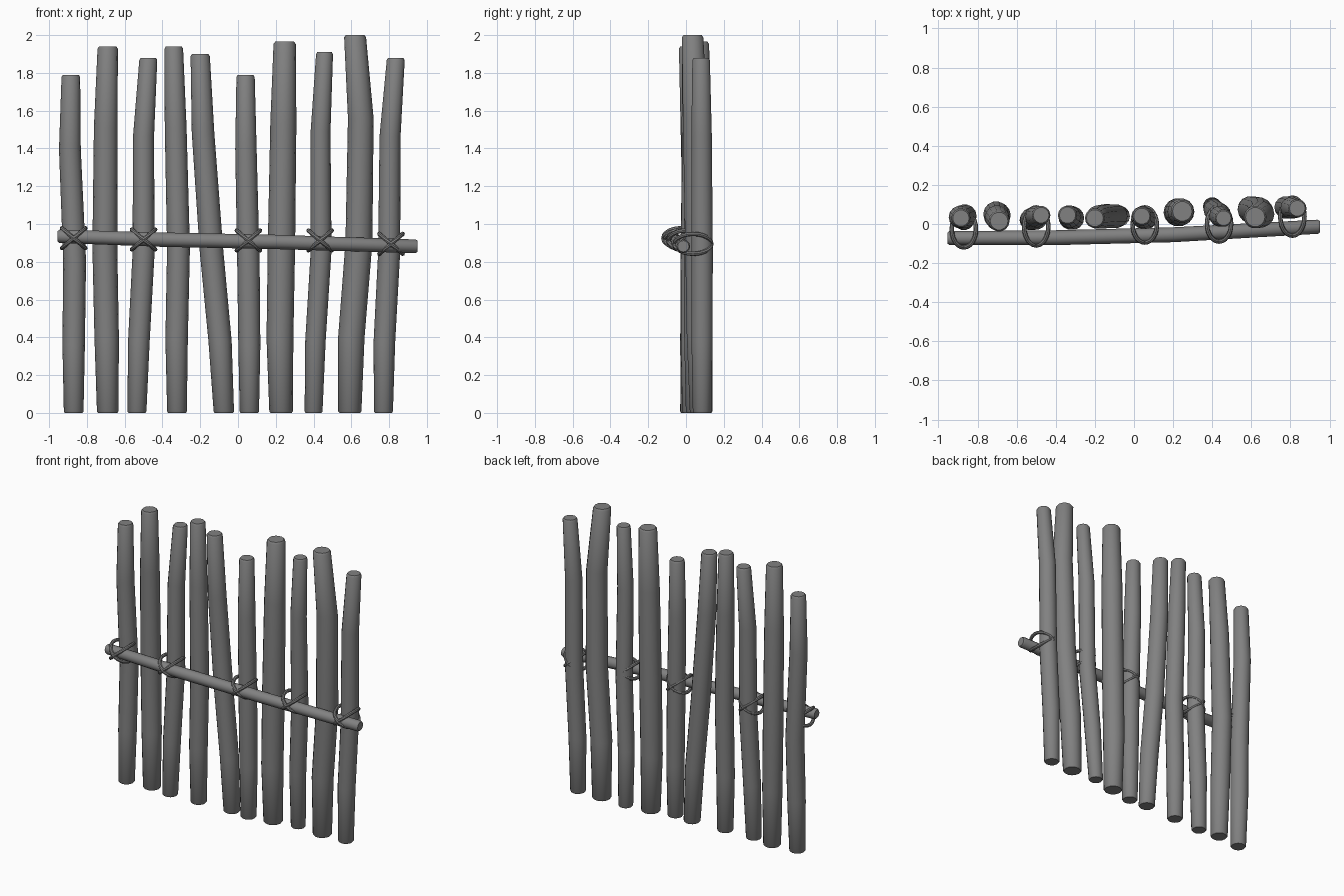
import bpy, bmesh, math
from mathutils import Vector

cube = bpy.data.objects.get("Cube")
if cube:
    bpy.data.objects.remove(cube, do_unlink=True)

# One weathered wood colour for everything
wood = bpy.data.materials.new("weathered grey wood")
wood.use_nodes = True
GREY = (0.22, 0.22, 0.22, 1)
wood.diffuse_color = GREY
wood.node_tree.nodes["Principled BSDF"].inputs["Base Color"].default_value = GREY


def tube(name, path, radii, sides, closed=False, fixed_axis=None):
    """Sweep a round section along a path; open ends are capped."""
    bm = bmesh.new()
    pts = [Vector(p) for p in path]
    n = len(pts)
    rings = []
    for i, p in enumerate(pts):
        if fixed_axis:
            t = Vector(fixed_axis)
        elif closed:
            t = (pts[(i + 1) % n] - pts[i - 1]).normalized()
        else:
            t = (pts[min(i + 1, n - 1)] - pts[max(i - 1, 0)]).normalized()
        ref = Vector((0, 1, 0)) if fixed_axis else Vector((0, 0, 1))
        u = ref.cross(t).normalized()
        v = t.cross(u)
        rings.append([bm.verts.new(p + radii[i] * (u * math.cos(a) + v * math.sin(a)))
                      for a in (math.tau * k / sides for k in range(sides))])
    for i in range(n if closed else n - 1):
        a, b = rings[i], rings[(i + 1) % n]
        for k in range(sides):
            m = (k + 1) % sides
            bm.faces.new((a[k], a[m], b[m], b[k]))
    if not closed:
        bm.faces.new(rings[0][::-1])
        bm.faces.new(rings[-1])
    bmesh.ops.recalc_face_normals(bm, faces=bm.faces)
    mesh = bpy.data.meshes.new(name)
    bm.to_mesh(mesh)
    bm.free()
    mesh.materials.append(wood)
    ob = bpy.data.objects.new(name, mesh)
    bpy.context.scene.collection.objects.link(ob)
    bpy.ops.object.select_all(action='DESELECT')
    ob.select_set(True)
    bpy.context.view_layer.objects.active = ob
    bpy.ops.object.shade_smooth_by_angle(angle=math.radians(40))
    return ob


# Posts: height, x at five levels, y at bottom / middle / top, base radius
LEVELS = (0, 0.2, 0.45, 0.78, 1)
SWELL = (0.93, 1.06, 1.08, 1.03, 0.88)
posts = [
    (1.79, (-.87, -.87, -.865, -.89, -.885), (.02, .04, .03), .056),
    (1.94, (-.69, -.695, -.705, -.70, -.69), (.04, .05, .015), .061),
    (1.88, (-.535, -.525, -.50, -.50, -.475), (.02, .03, .045), .054),
    (1.94, (-.323, -.325, -.315, -.33, -.34), (.03, .03, .045), .056),
    (1.90, (-.075, -.095, -.14, -.185, -.20), (.04, .04, .03), .058),
    (1.79, (.06, .06, .055, .042, .04), (.03, .03, .04), .055),
    (1.965, (.228, .222, .23, .24, .247), (.06, .06, .065), .067),
    (1.91, (.40, .41, .44, .437, .458), (.09, .05, .03), .051),
    (2.0, (.592, .60, .64, .65, .62), (.08, .065, .035), .066),
    (1.88, (.77, .775, .80, .805, .835), (.085, .085, .08), .054),
]
for i, (height, xs, (y0, y1, y2), r) in enumerate(posts):
    ys = (y0, (y0 + y1) / 2, y1, (y1 + y2) / 2, y2)
    path = [(x, y, f * height) for x, y, f in zip(xs, ys, LEVELS)]
    path[0] = (xs[0], y0, 0.008)
    path[-1] = (xs[-1], y2, height - 0.012)
    radii = [r * s for s in SWELL]
    # small chamfer at both ends
    path = [(xs[0], y0, 0)] + path + [(xs[-1], y2, height)]
    radii = [radii[0] * 0.9] + radii + [radii[-1] * 0.85]
    tube(f"post_{i + 1}", path, radii, 14, fixed_axis=(0, 0, 1))

# Cross rail tying the posts together
rail = [(-.955, -.072, .935), (-.945, -.072, .935), (-.4, -.07, .917),
        (.2, -.055, .905), (.94, -.014, .882), (.95, -.014, .882)]
tube("cross_rail", rail, [.028, .035, .038, .038, .036, .03], 12)

# Rope lashings: two opposed tilted loops around post and rail
lashings = [(-.87, .075, -.13, .925), (-.50, .095, -.12, .918), (.055, .095, -.105, .913),
            (.435, .10, -.10, .913), (.81, .145, -.07, .895)]
for i, (cx, back, front, cz) in enumerate(lashings):
    cy, half = (back + front) / 2, (back - front) / 2 - 0.01
    for side, tilt in (("a", 0.85), ("b", -0.85)):
        loop = []
        for k in range(24):
            a = math.tau * k / 24
            dx = 0.062 * math.cos(a)
            loop.append((cx + dx, cy + half * math.sin(a), cz + tilt * dx))
        tube(f"rope_lashing_{i + 1}{side}", loop, [0.0115] * 24, 8, closed=True)
